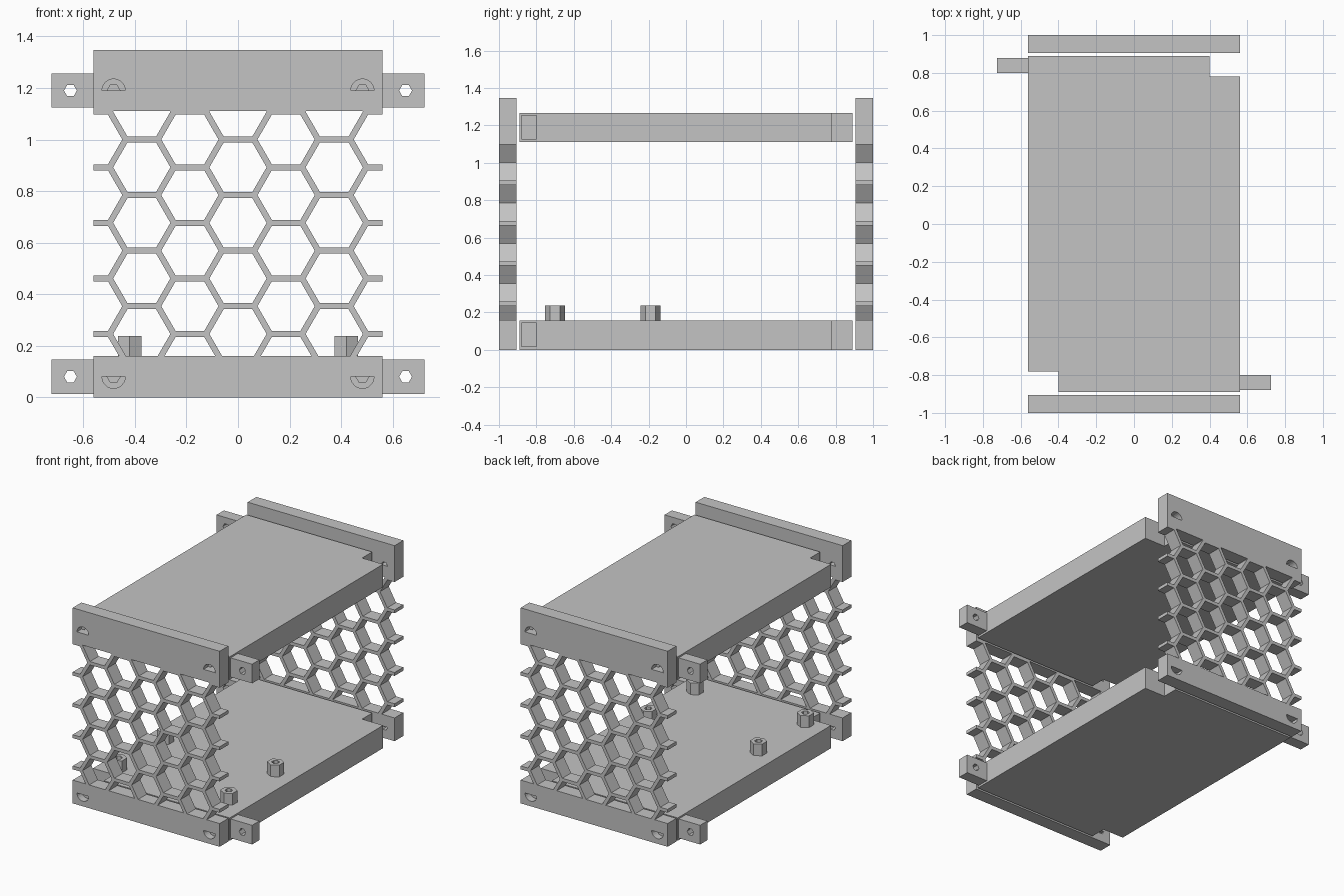
import bpy
import bmesh
from math import sin, cos, pi, sqrt

if "Cube" in bpy.data.objects:
    bpy.data.objects.remove(bpy.data.objects["Cube"], do_unlink=True)

grey = bpy.data.materials.new("plain_grey")
grey.use_nodes = True
colour = (0.55, 0.55, 0.55, 1)
grey.diffuse_color = colour
grey.node_tree.nodes["Principled BSDF"].inputs["Base Color"].default_value = colour


def prisms(name, outlines, lo, hi, axis="Z"):
    """One object holding an extruded prism for each flat outline."""
    bm = bmesh.new()
    for pts in outlines:
        place = (lambda a, b, h: (a, h, b)) if axis == "Y" else (lambda a, b, h: (a, b, h))
        face = bm.faces.new([bm.verts.new(place(a, b, lo)) for a, b in pts])
        grown = bmesh.ops.extrude_face_region(bm, geom=[face])["geom"]
        for v in grown:
            if isinstance(v, bmesh.types.BMVert):
                v.co["XYZ".index(axis)] = hi
    bmesh.ops.recalc_face_normals(bm, faces=bm.faces)
    mesh = bpy.data.meshes.new(name)
    bm.to_mesh(mesh)
    bm.free()
    mesh.materials.append(grey)
    obj = bpy.data.objects.new(name, mesh)
    bpy.context.collection.objects.link(obj)
    return obj


def rect(x0, x1, y0, y1):
    return [(x0, y0), (x1, y0), (x1, y1), (x0, y1)]


def ring(cx, cy, r, sides=6, start=0.0, arc=2 * pi):
    """Regular outline, or an open arc closed by its chord."""
    count = sides if arc == 2 * pi else sides + 1
    return [(cx + r * cos(start + arc * i / sides), cy + r * sin(start + arc * i / sides))
            for i in range(count)]


def cut(obj, cutter):
    cutter.hide_render = True
    mod = obj.modifiers.new("cut", "BOOLEAN")
    mod.operation, mod.solver, mod.object = "DIFFERENCE", "EXACT", cutter
    bpy.context.view_layer.objects.active = obj
    bpy.ops.object.modifier_apply(modifier=mod.name)
    bpy.data.objects.remove(cutter, do_unlink=True)


HALF = 0.56            # half width of plates and panels
PITCH = 0.2155         # honeycomb spacing
COLUMN = PITCH * sqrt(3) / 2
HOLE = 0.111           # honeycomb opening radius
SILL, HEADER, TOP = 0.16, 1.11, 1.347
LEVELS = {"bottom": 0.08, "top": 1.19}   # screw heights

# Honeycomb openings, alternate columns staggered
cells = []
for col in range(-3, 4):
    for row in range(6):
        z = 1.108 - PITCH * (row + 0.5 * (col % 2))
        if z + HOLE > SILL:
            cells.append(ring(col * COLUMN, z, HOLE))

# Front and back panels
for side, s in (("front", -1), ("back", 1)):
    inner, outer = s * 0.905, s
    mesh_part = prisms(side + "_honeycomb", [rect(-HALF, HALF, SILL, HEADER)], inner, outer, "Y")
    cut(mesh_part, prisms("cell_cutter", cells, s * 0.8, s * 1.1, "Y"))
    for level, z0, z1 in (("bottom", 0, SILL), ("top", HEADER, TOP)):
        bar = prisms(f"{side}_{level}_bar", [rect(-HALF, HALF, z0, z1)], inner, outer, "Y")
        start = 0 if level == "top" else pi
        # Half-round screw head pockets with half-hexagon through holes
        for radius, sides, depth in ((0.045, 12, 0.95), (0.025, 3, 0.8)):
            shapes = [ring(x, LEVELS[level], radius, sides, start, pi) for x in (-0.4825, 0.4825)]
            cut(bar, prisms("screw_cutter", shapes, s * depth, s * 1.1, "Y"))

# Plates with two opposite corner notches and two drilled tabs
for level, z in LEVELS.items():
    half_plate = [(-HALF, -0.78), (-0.4, -0.78), (-0.4, -0.89), (HALF, -0.89)]
    outline = half_plate + [(-x, -y) for x, y in half_plate]
    low = 0 if level == "bottom" else HEADER
    prisms(level + "_plate", [outline], low, low + 0.157)
    for side, s in (("left", 1), ("right", -1)):
        tab = prisms(f"{level}_{side}_tab",
                     [rect(*sorted((s * HALF, s * 0.724)), z - 0.066, z + 0.066)],
                     -s * 0.88, -s * 0.8, "Y")
        cut(tab, prisms("tab_cutter", [ring(s * 0.65, z, 0.025)], -s * 0.95, -s * 0.7, "Y"))

# Hexagonal board standoffs
for side, x in (("left", 0.42), ("right", -0.42)):
    for place, y in (("front", -0.7), ("middle", -0.19)):
        post = prisms(f"{place}_{side}_standoff", [ring(x, y, 0.0535, 6, pi / 2)], 0.157, 0.238)
        cut(post, prisms("standoff_cutter", [ring(x, y, 0.025, 6, pi / 2)], 0.1, 0.3))
